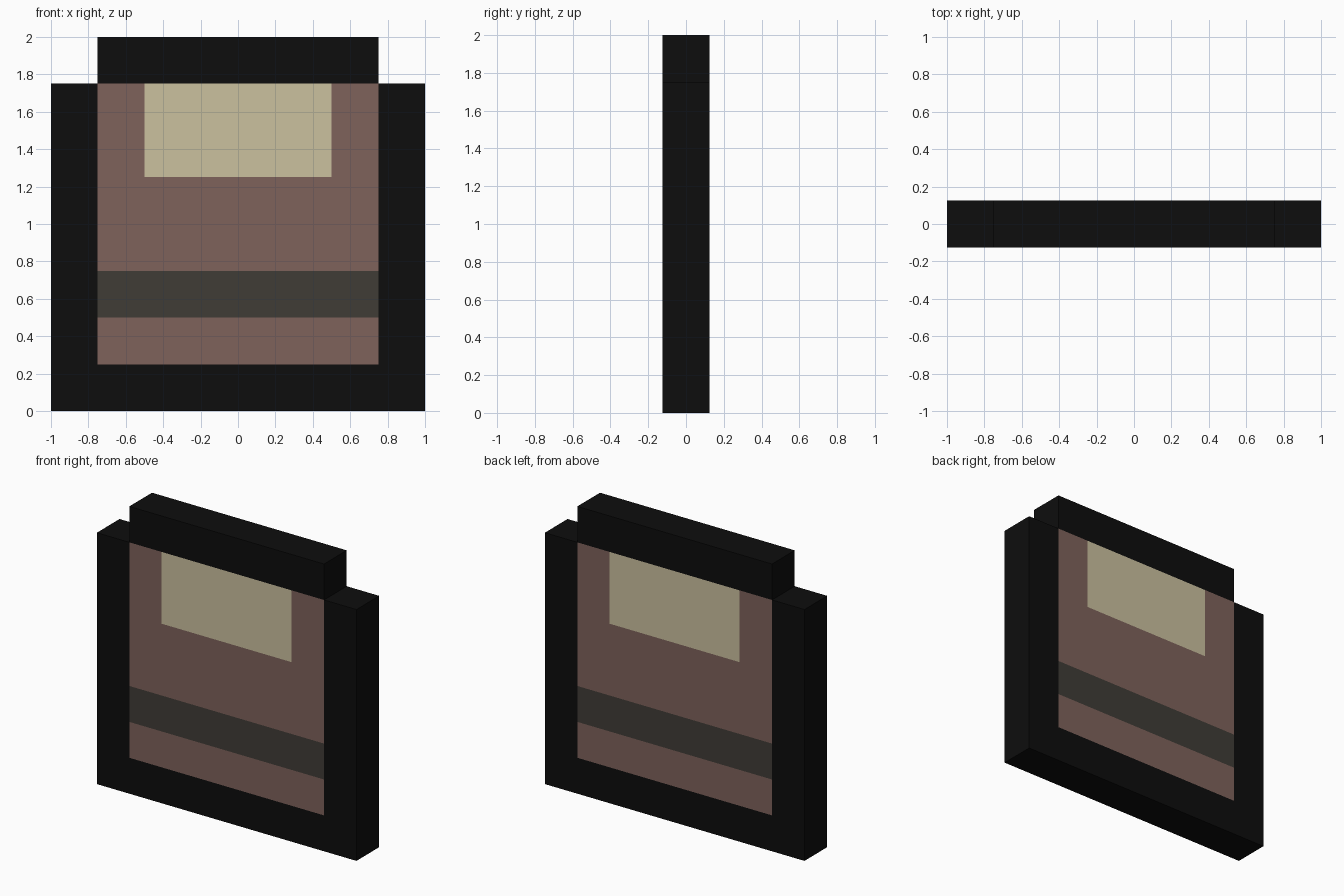
import bpy, bmesh
from mathutils import Vector

if "Cube" in bpy.data.objects:
    bpy.data.objects.remove(bpy.data.objects["Cube"])

HALF = 0.125  # half the slab thickness


def material(name, rgb):
    m = bpy.data.materials.new(name)
    m.diffuse_color = (*rgb, 1.0)
    m.use_nodes = True
    m.node_tree.nodes["Principled BSDF"].inputs["Base Color"].default_value = m.diffuse_color
    return m


materials = [
    material("black", (0.004, 0.004, 0.004)),
    material("dusty brown", (0.209, 0.122, 0.105)),
    material("cream", (0.597, 0.533, 0.347)),
    material("dark grey", (0.051, 0.045, 0.037)),
]


def colour_of(face):
    """Colour rule: black rim and edges, painted areas on front and back."""
    c = face.calc_center_median()
    if abs(face.normal.y) < 0.5 or abs(c.x) > 0.75 or c.z < 0.25 or c.z > 1.75:
        return 0
    if abs(c.x) < 0.5 and c.z > 1.25:      # cream label
        return 2
    if 0.5 < c.z < 0.75:                   # dark stripe
        return 3
    return 1                               # brown field


# Stepped outline of the slab, right half mirrored to the left
right = [(1, 0), (1, 1.75), (0.75, 1.75), (0.75, 2)]
outline = right + [(-x, z) for x, z in reversed(right)]

bm = bmesh.new()
base = bm.faces.new([bm.verts.new((x, -HALF, z)) for x, z in outline])
ext = bmesh.ops.extrude_face_region(bm, geom=[base], use_keep_orig=True)
bmesh.ops.translate(bm, vec=(0, 2 * HALF, 0),
                    verts=[g for g in ext["geom"] if isinstance(g, bmesh.types.BMVert)])


# Cut the faces along the colour borders
def cut(point, normal):
    bmesh.ops.bisect_plane(bm, geom=bm.verts[:] + bm.edges[:] + bm.faces[:],
                           plane_co=Vector(point), plane_no=Vector(normal), dist=1e-5)


for x in (-0.75, -0.5, 0.5, 0.75):
    cut((x, 0, 0), (1, 0, 0))
for z in (0.25, 0.5, 0.75, 1.25, 1.75):
    cut((0, 0, z), (0, 0, 1))

bmesh.ops.recalc_face_normals(bm, faces=bm.faces[:])
bm.normal_update()
for f in bm.faces:
    f.material_index = colour_of(f)

# Flat slab body
mesh = bpy.data.meshes.new("slab_body")
bm.to_mesh(mesh)
bm.free()
for m in materials:
    mesh.materials.append(m)
slab = bpy.data.objects.new("slab_body", mesh)
bpy.context.scene.collection.objects.link(slab)
